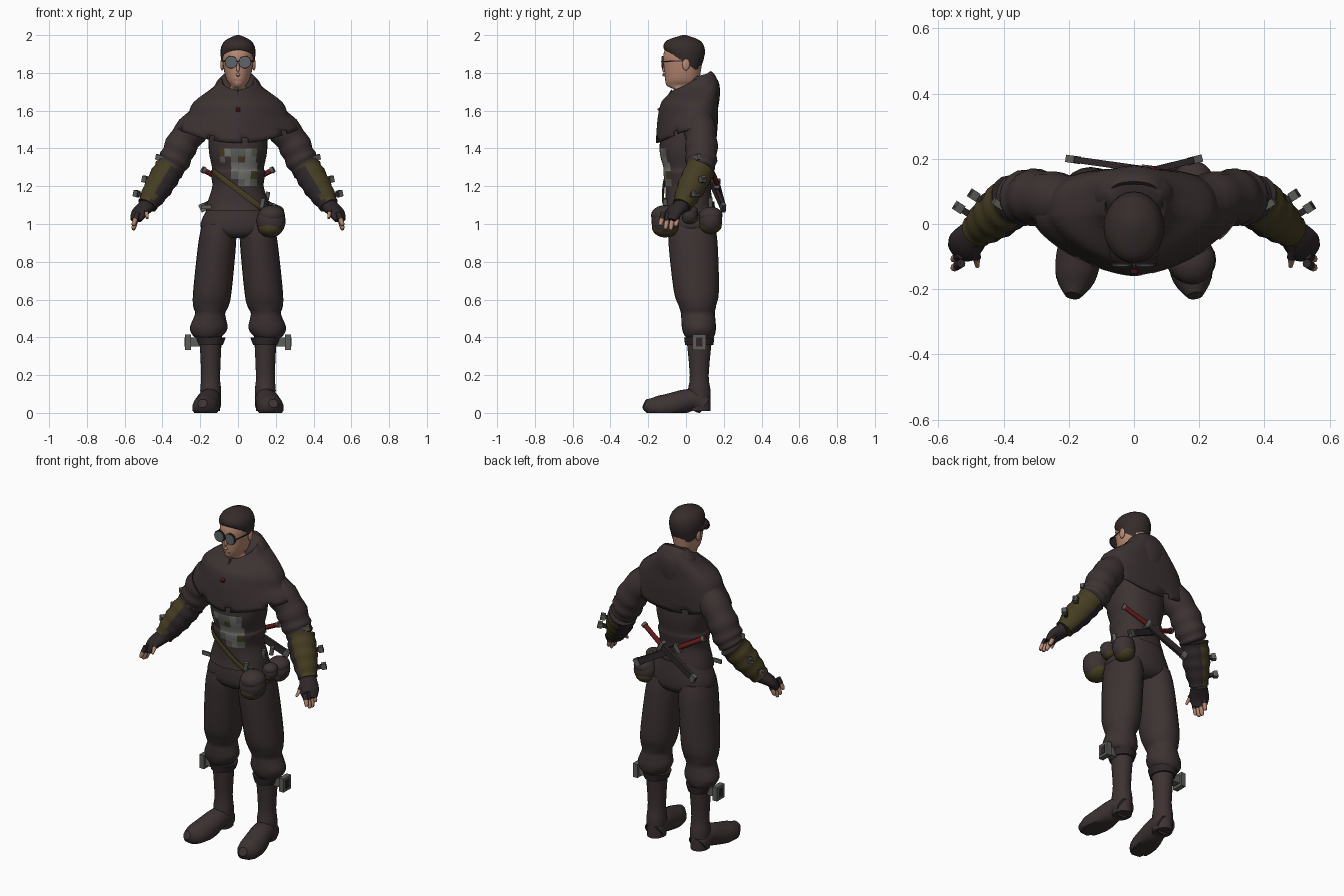
import bpy
import bmesh
import math
from mathutils import Vector

default_cube = bpy.data.objects.get("Cube")
if default_cube:
    bpy.data.objects.remove(default_cube, do_unlink=True)


def make_material(name, *colour):
    material = bpy.data.materials.new(name)
    material.use_nodes = True
    material.diffuse_color = (*colour, 1)
    shader = material.node_tree.nodes["Principled BSDF"]
    shader.inputs["Base Color"].default_value = (*colour, 1)
    return material


cloth = make_material("brown cloth", .046, .032, .032)
dark_hair = make_material("dark hair", .036, .025, .024)
leather = make_material("dark leather", .028, .02, .022)
skin = make_material("skin", .48, .25, .17)
lip_skin = make_material("lip skin", .3, .13, .1)
olive = make_material("olive leather", .06, .047, .016)
steel = make_material("worn steel", .11, .11, .1)
pale = make_material("pale patch", .17, .17, .16)
glass = make_material("tinted glass", .11, .13, .14)
red = make_material("red grip", .12, .01, .01)


def finish(name, mesh_builder, material, smooth=True):
    bmesh.ops.recalc_face_normals(mesh_builder, faces=mesh_builder.faces)
    mesh = bpy.data.meshes.new(name)
    mesh_builder.to_mesh(mesh)
    mesh_builder.free()
    mesh.materials.append(material)
    if smooth:
        mesh.shade_smooth()
        mesh.set_sharp_from_angle(angle=math.radians(50))
    part = bpy.data.objects.new(name, mesh)
    bpy.context.collection.objects.link(part)
    return part


def spline(rows, steps):
    """Smoothly subdivide a list of vectors, passing through each one."""
    rows = [Vector(row) for row in rows]
    slopes = [(rows[min(i + 1, len(rows) - 1)] - rows[max(i - 1, 0)]) / 2 for i in range(len(rows))]
    result = []
    for start, end, slope_in, slope_out in zip(rows, rows[1:], slopes, slopes[1:]):
        for step in range(steps):
            t = step / steps
            ease = t * t * (3 - 2 * t)
            result.append(start.lerp(end, ease) + slope_in * t * (1 - t) ** 2 - slope_out * t * t * (1 - t))
    return result + [rows[-1]]


def bridge(name, rings, material, capped=True, smooth=True):
    builder = bmesh.new()
    loops = [[builder.verts.new(point) for point in ring] for ring in rings]
    for lower, upper in zip(loops, loops[1:]):
        for i in range(len(lower)):
            builder.faces.new((lower[i - 1], lower[i], upper[i], upper[i - 1]))
    if capped:
        builder.faces.new(loops[0])
        builder.faces.new(loops[-1])
    return finish(name, builder, material, smooth)


def loft(name, rows, material, centre=(0, 0), lean=(0, 0), tilt=lambda z: 0,
         sides=24, steps=3, front_power=1, back_power=1, capped=True):
    """Stack level rings given as height, half width, front depth and back depth."""
    rings = []
    for row in spline(rows, steps):
        z, width, front, back = row[0], row[1], row[2], row[-1]
        ring = []
        for i in range(sides):
            angle = math.tau * i / sides
            across, along = math.cos(angle), math.sin(angle)
            depth, power = (back, back_power) if along > 0 else (front, front_power)
            x = width * math.copysign(abs(across) ** power, across)
            y = depth * math.copysign(abs(along) ** power, along)
            ring.append((centre[0] + lean[0] * z + x, centre[1] + lean[1] * z + y, z + tilt(z) * along))
        rings.append(ring)
    return bridge(name, rings, material, capped)


def tube(name, rows, material, sign=1, sides=16, steps=3, ripple=0, smooth=True):
    """Sweep rings along a path given as position, half width and half height."""
    rows = spline(rows, steps)
    path = [Vector((sign * row[0], row[1], row[2])) for row in rows]
    rings = []
    for i, row in enumerate(rows):
        heading = path[min(i + 1, len(path) - 1)] - path[max(i - 1, 0)]
        sideways = heading.cross(Vector((0, 0, 1))).normalized()
        upward = sideways.cross(heading).normalized()
        swell = 1 + ripple * math.cos(math.pi * i / 2)
        ring = []
        for j in range(sides):
            angle = math.tau * (j + .5) / sides
            point = path[i] + swell * (sideways * row[3] * math.cos(angle) + upward * row[-1] * math.sin(angle))
            point.z = max(point.z, 0)
            ring.append(point)
        rings.append(ring)
    return bridge(name, rings, material, smooth=smooth)


def bar(name, start, end, width, height, material, sign=1, sides=4):
    rows = [(*start, width, height), (*end, width, height)]
    return tube(name, rows, material, sign, sides, steps=1, smooth=sides > 4)


def ball(name, location, size, material):
    builder = bmesh.new()
    bmesh.ops.create_uvsphere(builder, u_segments=20, v_segments=12, radius=1)
    bmesh.ops.scale(builder, vec=size, verts=builder.verts)
    bmesh.ops.translate(builder, vec=location, verts=builder.verts)
    return finish(name, builder, material)


# Head, hair and face
loft("head", [(1.6, .06, .06, .07), (1.7, .055, .045, .07), (1.73, .04, .09, .07), (1.76, .06, .1, .08),
              (1.82, .076, .105, .09), (1.9, .085, .11, .1), (1.96, .07, .08, .08)], skin, centre=(0, -.01))
loft("hair", [(1.86, .087, .1, .08), (1.92, .093, .11, .11), (1.97, .07, .09, .09), (2, .01, .01, .01)],
     dark_hair, centre=(0, -.01), tilt=lambda z: -3 * (2 - z) ** 2)
tube("nose", [(0, -.11, 1.85, .006, .006), (0, -.12, 1.8, .011, .012), (0, -.11, 1.785, .008, .006)], skin, sides=8)
bar("mouth", (-.02, -.108, 1.762), (.02, -.108, 1.762), .004, .003, lip_skin)

# Tunic with a patched plate on the belly
tunic = loft("tunic", [(1.07, .17, .14, .12), (1.12, .16, .13, .12), (1.2, .136, .13, .11), (1.27, .145, .14, .12),
                       (1.3, .138, .14, .12), (1.4, .155, .16, .13), (1.58, .15, .14, .12)],
             cloth, centre=(0, .02), sides=56, steps=6, front_power=.9, back_power=.9)
for extra in (pale, steel, olive):
    tunic.data.materials.append(extra)
for face in tunic.data.polygons:
    x, y, z = face.center
    if y < 0 and abs(x) < .1 and 1.2 < z < 1.4:
        column, level = int((x + .1) * 30), int((z - 1.2) * 25)
        patch = (column * 5 + level * 3 + column * level) % 7
        if (column > 1 or level > 2) and patch != 3:
            face.material_index = 3 if patch == 5 else 2 if patch % 3 else 1

# Shoulder cape with a notched hem, and the lowered hood
cape = loft("shoulder_cape", [(1.72, .07, .07, .08), (1.76, .09, .09, .1), (1.72, .13, .12, .14), (1.645, .235, .16, .14),
                              (1.56, .27, .18, .14), (1.43, .32, .19, .13)],
            cloth, centre=(0, .03), tilt=lambda z: .45 * max(0, z - 1.65),
            sides=48, steps=4, front_power=1.3, back_power=.7, capped=False)
builder = bmesh.new()
builder.from_mesh(cape.data)
builder.faces.ensure_lookup_table()
hem = builder.faces[-48:]
bmesh.ops.delete(builder, geom=[face for i, face in enumerate(hem) if i % 6 == 2], context="FACES")
builder.to_mesh(cape.data)
builder.free()
for vertex in cape.data.vertices:
    drop = min(1, max(0, (1.58 - vertex.co.z) * 10))
    vertex.co.z += .7 * drop * vertex.co.x ** 2
thickness = cape.modifiers.new("thickness", "SOLIDIFY")
thickness.thickness = .01
loft("hood", [(1.48, .02, .05), (1.58, .08, .075), (1.68, .13, .09), (1.75, .115, .08), (1.79, .08, .04)],
     cloth, centre=(0, .09), tilt=lambda z: .01)
bar("collar_slit", (0, -.075, 1.71), (0, -.125, 1.63), .008, .005, leather)
bar("red_badge", (0, -.13, 1.61), (0, -.147, 1.6), .015, .015, red)

loft("hips", [(1.12, .14, .12), (1, .2, .13), (.95, .16, .12), (.925, .07, .09)], cloth, centre=(0, .03),
     front_power=.9, back_power=.9)

# Joints of the left limbs, mirrored for the right
elbow, wrist, knuckle = Vector((.365, .075, 1.29)), Vector((.48, -.02, 1.1)), Vector((.53, -.04, 1.06))
shin, outward = Vector((.2, .07, .375)), Vector((.07, .045, .02))

for sign, side in ((1, "left_"), (-1, "right_")):
    # Ear and glasses
    ball(side + "ear", (sign * .084, 0, 1.845), (.01, .02, .032), skin)
    for part, radius, front, material in (("lens", .03, -.13, glass), ("lens_rim", .034, -.127, leather)):
        bar(side + part, (.036, front + .008, 1.857), (.036, front, 1.857), radius, radius, material, sign, 20)
    bar(side + "temple", (.068, -.125, 1.86), (.088, 0, 1.865), .003, .004, leather, sign)
    bar(side + "bridge", (0, -.13, 1.86), (.01, -.13, 1.86), .003, .003, leather, sign)

    # Trouser leg and boot
    loft(side + "trouser_leg", [(1, .09, .12), (.9, .1, .13), (.65, .102, .12), (.57, .095, .1), (.53, .08, .09),
                                (.5, .086, .09), (.45, .1, .09), (.41, .08, .08), (.39, .05, .06)],
         cloth, (sign * .2, .1), (sign * -.1, -.07), steps=4)
    ankle = (sign * .145, .07)
    loft(side + "boot_shaft", [(.42, .06, .07), (.2, .05, .05), (.12, .055, .06), (.01, .05, .06)], cloth, ankle)
    tube(side + "boot_foot", [(.145, .1, .04, .055), (.15, .03, .07, .06), (.17, -.1, .03, .07),
                              (.18, -.17, .03, .06), (.187, -.22, .05, .025)], cloth, sign)

    # Strap and buckle below the knee
    loft(side + "shin_strap", [(.4, .08, .08), (.36, .065, .075)], leather, ankle)
    plate = shin + Vector((.05, 0, 0))
    face_step = Vector((.03, 0, 0))
    bar(side + "buckle_arm", shin, plate, .03, .035, steel, sign)
    bar(side + "buckle_plate", plate, plate + face_step, .05, .058, steel, sign)
    bar(side + "buckle_inset", plate, plate + face_step * 1.1, .025, .035, leather, sign)

    # Sleeve, bracer with a plain inner side, and its clasps
    tube(side + "sleeve", [(.17, .06, 1.58, .08), (.28, .08, 1.45, .085), (.335, .08, 1.34, .083), (*elbow, .07)],
         cloth, sign, steps=6, ripple=.05)
    bracer = tube(side + "bracer", [(*elbow, .078), (*elbow.lerp(wrist, .5), .074), (*wrist, .052)],
                  olive, sign, steps=8, ripple=.04)
    bracer.data.materials.append(leather)
    for face in bracer.data.polygons:
        face.material_index = int(face.normal.x * sign + face.normal.z * .3 < -.2)
    for along in (.4, .8):
        root = elbow.lerp(wrist, along) + outward * .6
        bar(side + "clasp_pin", root, root + outward * .7, .014, .014, leather, sign)
        bar(side + "clasp_head", root + outward * .4, root + outward * .7, .02, .024, steel, sign)
    cuff = elbow + Vector((.01, -.04, .05))
    bar(side + "elbow_clasp", cuff, cuff + outward * .8, .015, .02, steel, sign)

    # Fingerless glove and hand
    tube(side + "palm", [(*wrist, .045, .04), (.52, -.065, 1.06, .055, .03), (.54, -.085, 1.02, .04, .02)], leather, sign)
    for finger in range(4):
        root = knuckle - Vector((0, .027 * finger, 0))
        tip = root + Vector((.025, -.015, -.1 + .02 * abs(finger - 1.4)))
        middle = root.lerp(tip, .5)
        bar(side + "finger_glove", root, middle, .014, .014, leather, sign, 8)
        tube(side + "fingertip", [(*middle, .013), (*middle.lerp(tip, .7), .012), (*tip, .007)], skin, sign, 8)
    thumb_root, thumb_tip = wrist + Vector((.01, -.04, 0)), wrist + Vector((0, -.11, -.07))
    thumb_joint = thumb_root.lerp(thumb_tip, .6)
    bar(side + "thumb_glove", thumb_root, thumb_joint, .016, .016, leather, sign, 8)
    tube(side + "thumb_tip", [(*thumb_joint, .012), (*thumb_tip, .007)], skin, sign, 8)

    # Crossed short blades on the back, grips high and tips low
    grip, tip = Vector((.19, .11 + .02 * sign, 1.29)), Vector((-.2, .2, 1.08))
    guard = grip.lerp(tip, .35) + Vector((0, .01, 0))
    bar(side + "blade_grip", grip, guard, .014, .014, red, sign, 8)
    bar(side + "blade_pommel", grip, grip.lerp(guard, .1), .018, .018, steel, sign, 8)
    bar(side + "blade_guard", guard, guard.lerp(tip, .07), .02, .04, steel, sign)
    bar(side + "blade_sheath", guard, tip, .014, .026, leather, sign)
    bar(side + "sheath_tip", guard.lerp(tip, .9), tip, .016, .03, steel, sign)

# Slung strap, pouches and small kit on the left hip
tube("sling_strap", [(-.13, -.055, 1.28, .006, .016), (-.08, -.11, 1.24, .006, .016), (.08, -.12, 1.12, .006, .016),
                     (.15, -.09, 1.07, .006, .016)], olive, sides=8, steps=4)
for name, location, radius in (("front_pouch", Vector((.175, -.11, 1.015)), .077),
                               ("rear_pouch", Vector((.18, .13, 1.02)), .065),
                               ("hip_pouch", Vector((.2, .02, 1.05)), .045)):
    lift = Vector((.003, 0, radius * .4))
    ball(name, location, (radius, radius * .95, radius * 1.1), cloth)
    ball(name + "_flap", location + lift, (radius * .92, radius * .98, radius * .7), cloth)
    ball(name + "_base", location - lift, (radius * .88, radius * .92, radius * .72), olive)
    vial = location + Vector((-.05, 0, .07))
    bar(name + "_vial", vial, vial + Vector((.01, 0, .05)), .012, .012, steel, sides=8)
bar("belt_hook", (-.14, -.06, 1.09), (-.195, -.06, 1.09), .008, .016, steel)
